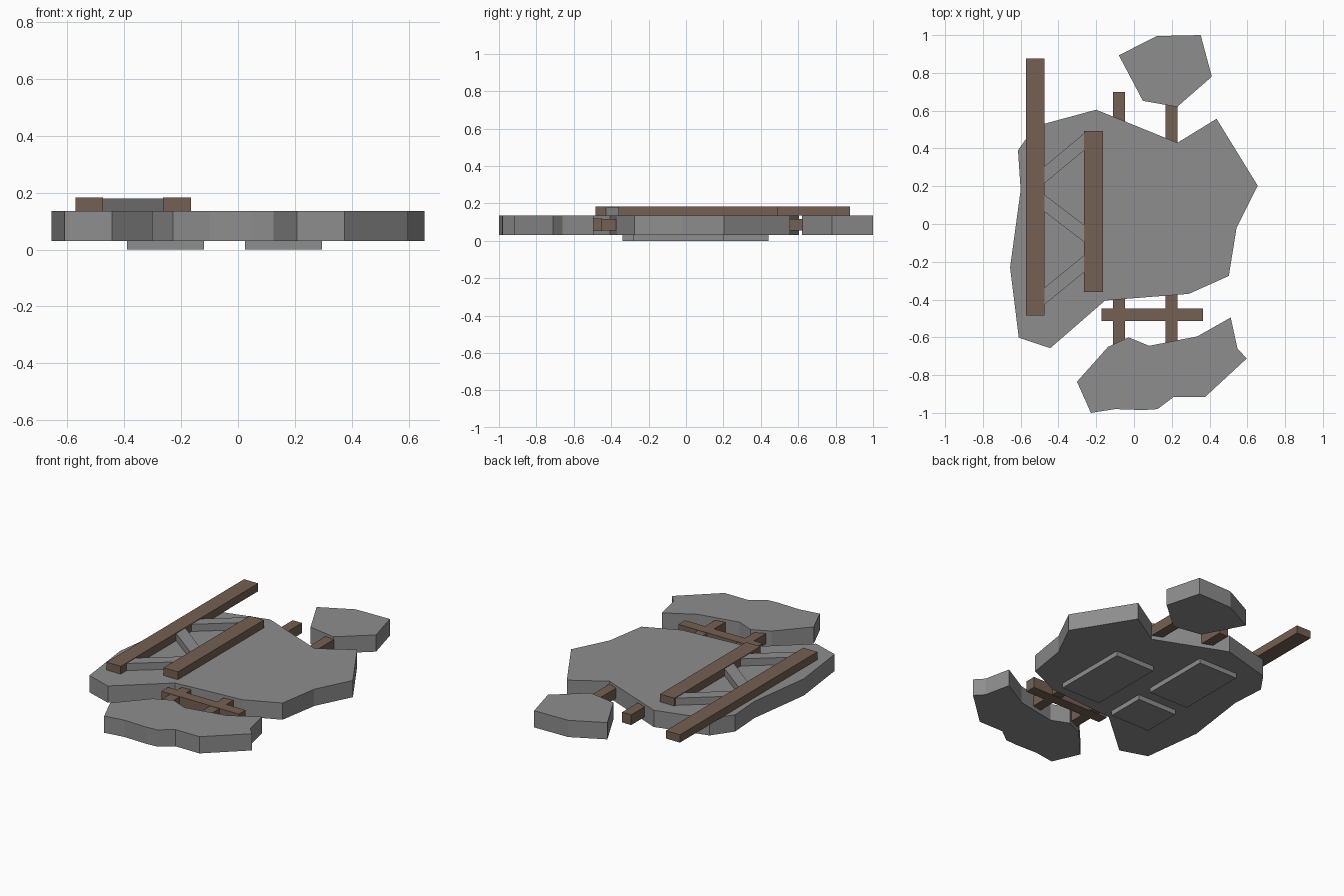
import bpy, bmesh


def material(name, rgb):
    m = bpy.data.materials.new(name)
    m.diffuse_color = (*rgb, 1)
    return m


STONE = material("grey stone", (0.27, 0.27, 0.27))
WOOD = material("brown wood", (0.175, 0.115, 0.085))


def prism(name, outline, z0, z1, mat):
    """Extrude a flat outline from z0 up to z1."""
    bm = bmesh.new()
    face = bm.faces.new([bm.verts.new((x, y, z0)) for x, y in outline])
    top = bmesh.ops.extrude_face_region(bm, geom=[face])["geom"]
    for v in top:
        if isinstance(v, bmesh.types.BMVert):
            v.co.z = z1
    bmesh.ops.recalc_face_normals(bm, faces=bm.faces)
    me = bpy.data.meshes.new(name)
    bm.to_mesh(me)
    bm.free()
    me.materials.append(mat)
    ob = bpy.data.objects.new(name, me)
    bpy.context.collection.objects.link(ob)
    return ob


def box(name, x0, x1, y0, y1, z0, z1, mat):
    return prism(name, [(x0, y0), (x1, y0), (x1, y1), (x0, y1)], z0, z1, mat)


# Irregular stone slabs
LOW, TOP = 0.03, 0.135
prism("main_slab", [
    (-0.614, 0.39), (-0.525, 0.517), (-0.2, 0.605), (0.23, 0.43), (0.437, 0.557),
    (0.655, 0.203), (0.543, -0.02), (0.502, -0.275), (0.29, -0.37), (-0.153, -0.405),
    (-0.443, -0.657), (-0.61, -0.602), (-0.656, -0.23), (-0.6, 0.18)], LOW, TOP, STONE)
prism("back_slab", [
    (-0.08, 0.893), (0.12, 0.995), (0.353, 1.0), (0.412, 0.78), (0.228, 0.62),
    (0.047, 0.652)], LOW, TOP, STONE)
prism("front_slab", [
    (-0.302, -0.835), (-0.137, -0.65), (-0.028, -0.6), (0.08, -0.645), (0.335, -0.595),
    (0.512, -0.495), (0.548, -0.66), (0.597, -0.712), (0.375, -0.917), (0.208, -0.917),
    (0.125, -0.98), (0.05, -0.985), (-0.1, -0.98), (-0.228, -1.0)], LOW, TOP, STONE)

# Raised pads under the main slab
for i, (x0, x1, y0, y1) in enumerate([(0.025, 0.295, -0.28, 0.2),
                                      (-0.39, -0.12, 0.0, 0.44),
                                      (-0.39, -0.12, -0.34, -0.10)]):
    box(f"underside_pad_{i + 1}", x0, x1, y0, y1, 0, LOW, STONE)

# Long beams lying on the main slab
box("long_beam", -0.572, -0.474, -0.485, 0.877, TOP, 0.184, WOOD)
box("short_beam", -0.264, -0.165, -0.36, 0.492, TOP, 0.184, WOOD)

# Slanted stone braces between the beams (left y, right y, width along y)
for i, (yl, yr) in enumerate([(0.215, 0.39), (0.065, -0.095), (-0.427, -0.255)]):
    prism(f"diagonal_brace_{i + 1}", [(-0.474, yl), (-0.264, yr), (-0.264, yr + 0.09),
                                      (-0.474, yl + 0.09)], TOP, 0.18, STONE)

# Ladder-like timber frame running through the slabs
box("left_rail", -0.11, -0.047, -0.68, 0.70, 0.054, 0.118, WOOD)
box("right_rail", 0.167, 0.23, -0.68, 0.70, 0.054, 0.118, WOOD)
box("cross_rung", -0.172, 0.366, -0.514, -0.448, 0.052, 0.12, WOOD)
